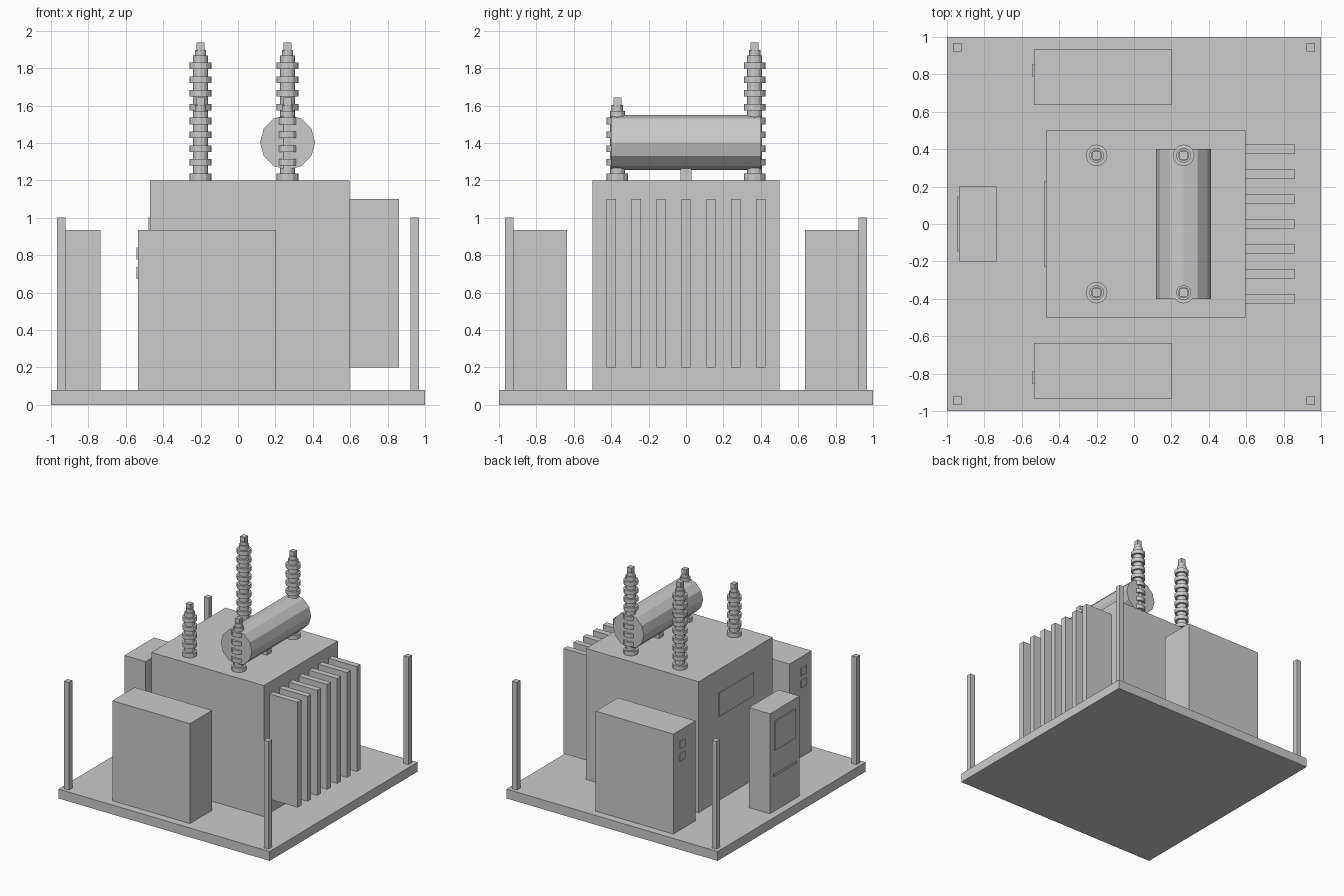
import bpy, bmesh, math
from mathutils import Matrix, Vector

if "Cube" in bpy.data.objects:
    bpy.data.objects.remove(bpy.data.objects["Cube"], do_unlink=True)

grey = bpy.data.materials.new("equipment_grey")
grey.use_nodes = True
COLOUR = (0.6, 0.6, 0.6, 1)
grey.diffuse_color = COLOUR
grey.node_tree.nodes["Principled BSDF"].inputs["Base Color"].default_value = COLOUR


def finish(name, bm):
    bmesh.ops.recalc_face_normals(bm, faces=bm.faces)
    mesh = bpy.data.meshes.new(name)
    bm.to_mesh(mesh)
    bm.free()
    mesh.materials.append(grey)
    obj = bpy.data.objects.new(name, mesh)
    bpy.context.collection.objects.link(obj)
    return obj


def add_box(bm, x, y, z):
    """Box from (min, max) pairs."""
    lo, hi = Vector((x[0], y[0], z[0])), Vector((x[1], y[1], z[1]))
    matrix = Matrix.Translation((lo + hi) / 2) @ Matrix.Diagonal((hi - lo).to_4d())
    bmesh.ops.create_cube(bm, size=1, matrix=matrix)


def box(name, x, y, z):
    bm = bmesh.new()
    add_box(bm, x, y, z)
    return finish(name, bm)


def around(c, half):
    return (c - half, c + half)


def plate(name, x, y, z):
    """Thin plate on a face that looks toward -x."""
    return box(name, (x - 0.008, x), y, z)


def bushing(name, x, y, sheds):
    """Ribbed insulator: lathed profile with a square terminal on top."""
    base, core, rib = 1.2, 0.04, 0.058
    pitch, half = 0.0737, 0.0175
    profile = [(0, base), (rib, base), (rib, base + 0.036), (core, base + 0.036)]
    for i in range(sheds):
        z = 1.296 + i * pitch
        profile += [(core, z - half), (rib, z - half), (rib, z + half), (core, z + half)]
    top = profile[-1][1]
    profile += [(core, top + 0.037), (0.03, top + 0.037), (0.03, top + 0.068), (0, top + 0.068)]

    bm = bmesh.new()
    verts = [bm.verts.new((r, 0, z)) for r, z in profile]
    edges = [bm.edges.new(pair) for pair in zip(verts, verts[1:])]
    bmesh.ops.spin(bm, geom=verts + edges, cent=(0, 0, 0), axis=(0, 0, 1),
                   angle=math.tau, steps=12)
    bmesh.ops.remove_doubles(bm, verts=bm.verts, dist=0.0005)
    add_box(bm, around(0, 0.021), around(0, 0.021), (top + 0.06, top + 0.108))
    bmesh.ops.translate(bm, verts=bm.verts, vec=(x, y, 0))
    return finish(name, bm)


# Base slab and main tank
FLOOR = 0.08
box("base_slab", (-1, 1), (-1, 1), (0, FLOOR))
box("main_tank", (-0.47, 0.595), (-0.5, 0.5), (FLOOR, 1.2))
plate("tank_nameplate", -0.47, (-0.23, 0.23), (0.8, 1.0))

# Corner posts
for sx, side in ((-1, "right"), (1, "left")):
    for sy, end in ((-1, "front"), (1, "back")):
        box(f"post_{end}_{side}", around(sx * 0.945, 0.023),
            around(sy * 0.945, 0.023), (FLOOR, 1.0))

# Front and back cabinets with small door plates
for s, end in ((-1, "front"), (1, "back")):
    box(f"cabinet_{end}", (-0.535, 0.2), around(s * 0.785, 0.15), (FLOOR, 0.935))
    for z, level in ((0.705, "lower"), (0.81, "upper")):
        plate(f"cabinet_{end}_{level}_plate", -0.535,
              around(s * 0.82, 0.035), around(z, 0.032))

# Control cabinet with door panel and trim strip
box("control_cabinet", (-0.935, -0.735), (-0.2, 0.2), (FLOOR, 0.935))
plate("control_panel", -0.935, (-0.14, 0.14), (0.6, 0.85))
plate("control_trim", -0.935, (-0.15, 0.15), (0.38, 0.4))

# Cooling fins
for i in range(7):
    box(f"cooling_fin_{i + 1}", (0.595, 0.862), around((i - 3) * 0.1333, 0.025), (0.2, 1.1))

# Oil reservoir on its support
bm = bmesh.new()
bmesh.ops.create_cone(bm, cap_ends=True, segments=12, radius1=0.147, radius2=0.147, depth=0.8,
                      matrix=Matrix.Translation((0.265, 0, 1.403))
                      @ Matrix.Rotation(math.pi / 2, 4, "X"))
finish("oil_reservoir", bm)
box("reservoir_support", around(0.265, 0.03), around(0, 0.03), (1.2, 1.3))

# Insulator bushings: short in front, tall at the back
for x, side in ((-0.2, "right"), (0.265, "left")):
    bushing(f"bushing_front_{side}", x, -0.367, 4)
    bushing(f"bushing_back_{side}", x, 0.367, 8)
